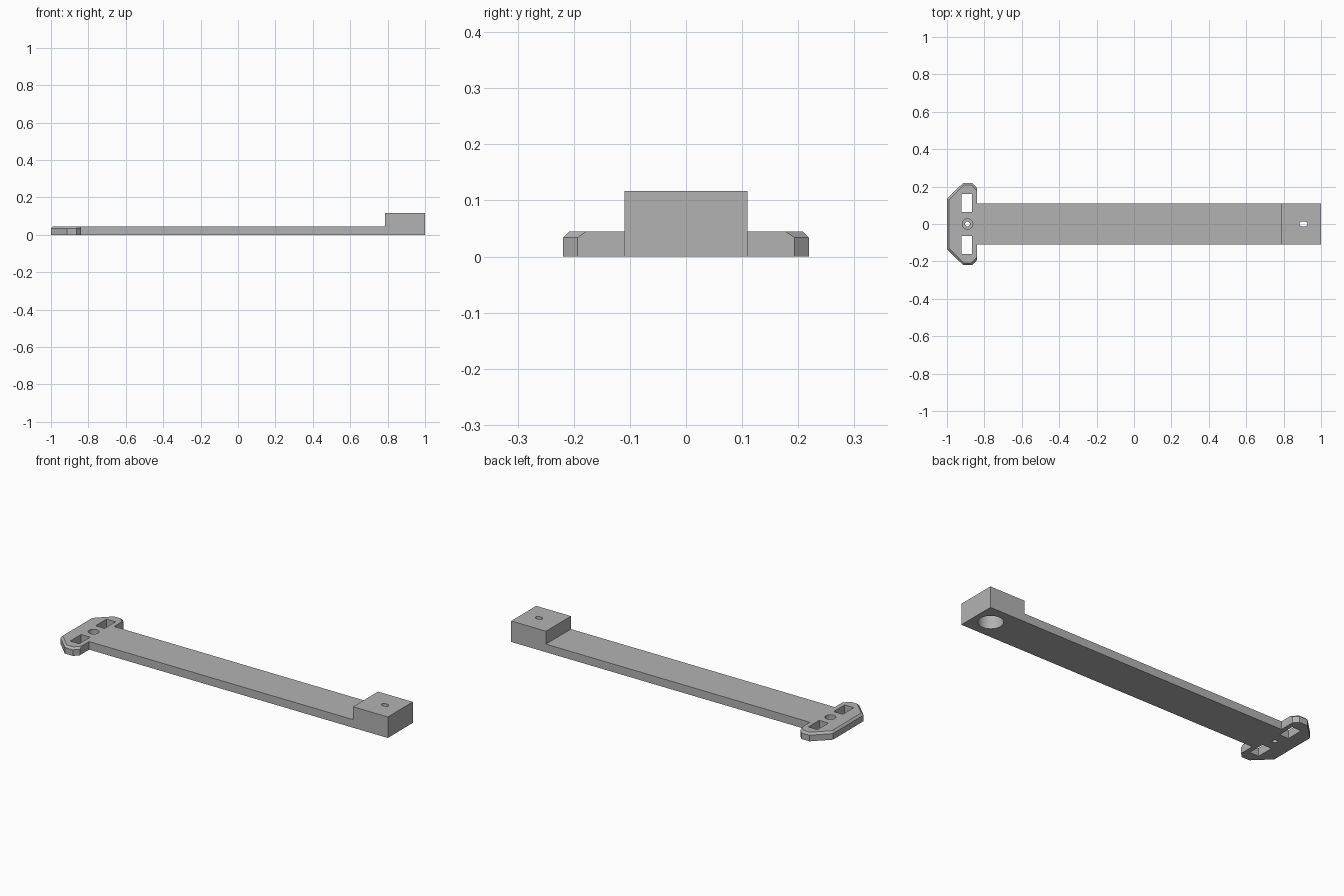
import bpy, bmesh, math

old = bpy.data.objects.get("Cube")
if old:
    bpy.data.objects.remove(old, do_unlink=True)

THICK = 0.045      # bar and head thickness
HALF_W = 0.11      # half width of bar and block
HEAD_X = -0.84     # where the head meets the bar
TOP = 0.117        # top of end block

grey = bpy.data.materials.new("plain_grey")
grey.use_nodes = True
COLOR = (0.45, 0.45, 0.45, 1)
grey.diffuse_color = COLOR
grey.node_tree.nodes["Principled BSDF"].inputs["Base Color"].default_value = COLOR


def finish(name, bm):
    bmesh.ops.recalc_face_normals(bm, faces=bm.faces)
    mesh = bpy.data.meshes.new(name)
    bm.to_mesh(mesh)
    bm.free()
    mesh.materials.append(grey)
    obj = bpy.data.objects.new(name, mesh)
    bpy.context.collection.objects.link(obj)
    return obj


def prism(name, outline, z0, z1, chamfer=0):
    bm = bmesh.new()
    base = bm.faces.new([bm.verts.new((x, y, z0)) for x, y in outline])
    up = bmesh.ops.extrude_face_region(bm, geom=[base])["geom"]
    for v in up:
        if isinstance(v, bmesh.types.BMVert):
            v.co.z = z1
    if chamfer:
        # chamfer the upper rim, except along the side facing the bar
        rim = [e for e in bm.edges
               if all(v.co.z > z1 - 1e-5 for v in e.verts)
               and not all(v.co.x > HEAD_X - 1e-4 for v in e.verts)]
        bmesh.ops.bevel(bm, geom=rim, offset=chamfer, segments=1,
                        profile=0.5, affect='EDGES')
    return finish(name, bm)


def box(name, x0, x1, y0, y1, z0, z1):
    return prism(name, [(x0, y0), (x1, y0), (x1, y1), (x0, y1)], z0, z1)


def round_cutter(x, rx, ry, z0, z1, sides=48):
    ring = [2 * math.pi * i / sides for i in range(sides)]
    return prism("hole_cutter", [(x + rx * math.cos(a), ry * math.sin(a)) for a in ring], z0, z1)


def cut(obj, cutters):
    for c in cutters:
        c.hide_render = True
        mod = obj.modifiers.new("hole", 'BOOLEAN')
        mod.operation = 'DIFFERENCE'
        mod.solver = 'EXACT'
        mod.object = c
    bpy.context.view_layer.update()
    graph = bpy.context.evaluated_depsgraph_get()
    mesh = bpy.data.meshes.new_from_object(obj.evaluated_get(graph))
    obj.modifiers.clear()
    obj.data = mesh


def smooth(obj):
    bpy.ops.object.select_all(action='DESELECT')
    obj.select_set(True)
    bpy.context.view_layer.objects.active = obj
    bpy.ops.object.shade_smooth_by_angle(angle=math.radians(25))


# Clip head: half outline mirrored across y
half = [(HEAD_X, 0.193), (-0.864, 0.219), (-0.914, 0.219), (-1.0, 0.135)]
outline = half + [(x, -y) for x, y in reversed(half)]
head = prism("clip_head", outline, 0, THICK, chamfer=0.011)

# Long bar and raised end block
bar = box("long_bar", HEAD_X, 1, -HALF_W, HALF_W, 0, THICK)
block = box("end_block", 0.786, 1, -HALF_W, HALF_W, THICK, TOP)

# Head openings: two strap slots and a stepped screw hole
slots = [box("slot_cutter", -0.922, -0.866, min(s * 0.064, s * 0.16),
             max(s * 0.064, s * 0.16), -0.1, 0.1) for s in (-1, 1)]
screw = [round_cutter(-0.89, 0.028, 0.028, 0.018, 0.1),
         round_cutter(-0.89, 0.013, 0.013, -0.1, 0.1)]
cut(head, slots + screw)

# Block openings: wide recess from below, small oval hole through the top
recess = round_cutter(0.906, 0.063, 0.063, -0.1, 0.08)
oval = round_cutter(0.906, 0.021, 0.014, -0.1, 0.2)
cut(bar, [recess])
cut(block, [recess, oval])

for c in slots + screw + [recess, oval]:
    bpy.data.objects.remove(c, do_unlink=True)
for part in (head, bar, block):
    smooth(part)
